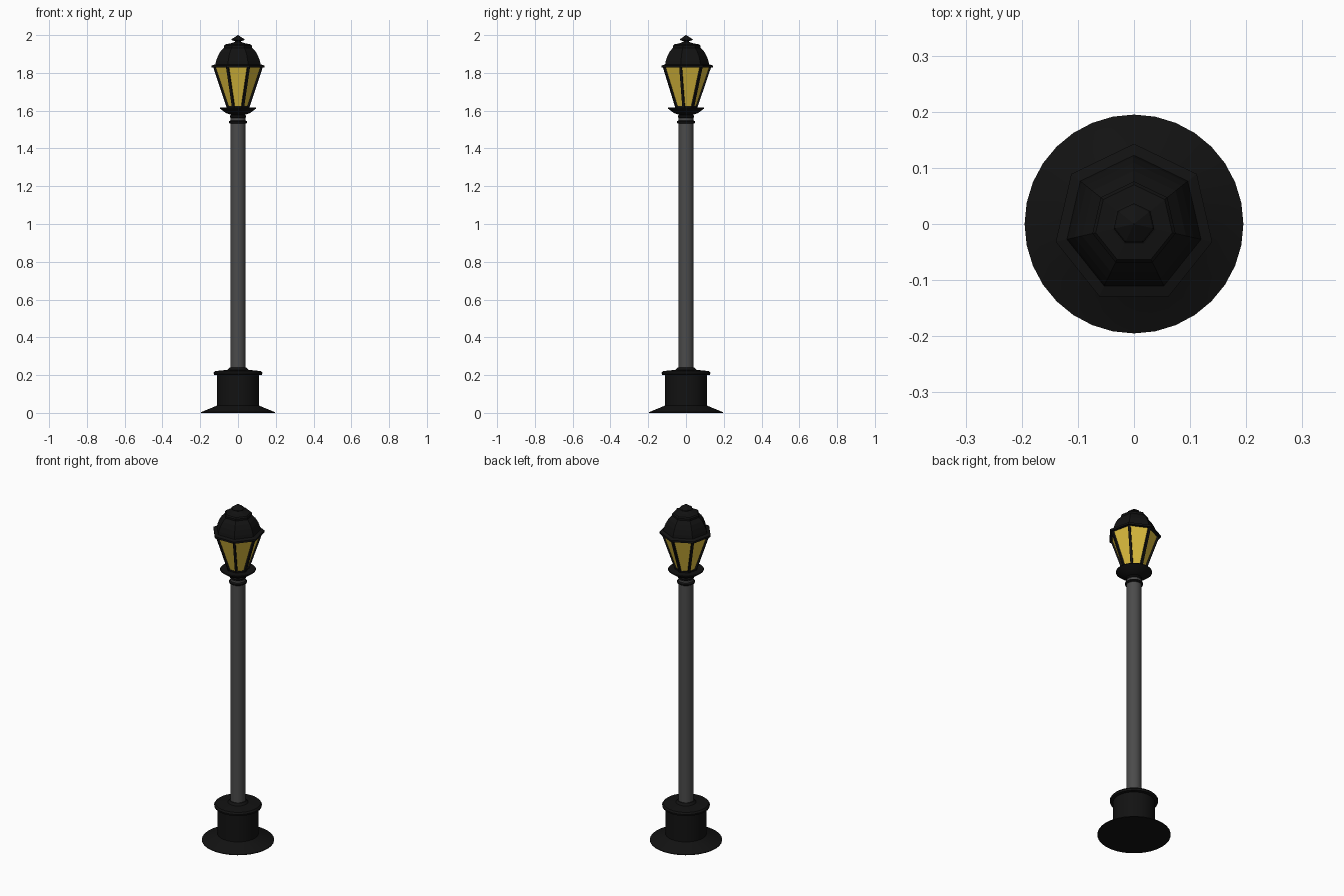
import bpy, bmesh
from math import cos, sin, pi, radians
from mathutils import Vector

if "Cube" in bpy.data.objects:
    bpy.data.objects.remove(bpy.data.objects["Cube"])


def material(name, color):
    m = bpy.data.materials.new(name)
    m.diffuse_color = (*color, 1)
    m.use_nodes = True
    m.node_tree.nodes["Principled BSDF"].inputs["Base Color"].default_value = m.diffuse_color
    return m


IRON = material("black_iron", (0.006, 0.006, 0.006))
STEEL = material("grey_steel", (0.07, 0.07, 0.07))
GLASS = material("yellow_glass", (0.75, 0.53, 0.05))


def finish(name, bm, mat, smooth):
    bmesh.ops.remove_doubles(bm, verts=bm.verts, dist=1e-5)
    bmesh.ops.recalc_face_normals(bm, faces=bm.faces)
    me = bpy.data.meshes.new(name)
    bm.to_mesh(me)
    bm.free()
    me.materials.append(mat)
    ob = bpy.data.objects.new(name, me)
    bpy.context.collection.objects.link(ob)
    if smooth:
        bpy.ops.object.select_all(action='DESELECT')
        ob.select_set(True)
        bpy.context.view_layer.objects.active = ob
        bpy.ops.object.shade_smooth_by_angle(angle=radians(30))
    return ob


def lathe(name, profile, sides, mat, smooth=False, caps=True):
    """Turn (radius, z) points about z, with one corner facing +y."""
    bm = bmesh.new()
    rings = [[bm.verts.new((r * cos(pi / 2 + 2 * pi * i / sides),
                            r * sin(pi / 2 + 2 * pi * i / sides), z))
              for i in range(sides)] for r, z in profile]
    for a, b in zip(rings, rings[1:]):
        for i in range(sides):
            j = (i + 1) % sides
            bm.faces.new((a[i], a[j], b[j], b[i]))
    if caps:
        bm.faces.new(rings[0])
        bm.faces.new(rings[-1])
    return finish(name, bm, mat, smooth)


# Round foot, post and collar
lathe("base", [(0.195, 0), (0.195, 0.004), (0.115, 0.037), (0.111, 0.04), (0.111, 0.2),
               (0.127, 0.202), (0.129, 0.212), (0.122, 0.221),
               (0.055, 0.228), (0.045, 0.24)], 32, IRON, True)
lathe("post", [(0.04, 0.22), (0.04, 1.56)], 32, STEEL, True)
lathe("collar", [(0.042, 1.532), (0.048, 1.536), (0.048, 1.543), (0.038, 1.55),
                 (0.038, 1.56), (0.043, 1.565), (0.043, 1.572), (0.036, 1.578),
                 (0.065, 1.588), (0.097, 1.612), (0.094, 1.616), (0.05, 1.616)],
      32, IRON, True)

# Seven-sided lantern
BOTTOM, TOP = (0.055, 1.61), (0.132, 1.836)
lathe("lantern_glass", [(BOTTOM[0] - 0.004, BOTTOM[1]), (TOP[0] - 0.004, TOP[1])],
      7, GLASS, caps=False)
lathe("lantern_sill", [(0.06, 1.61), (0.06, 1.624), (0.05, 1.624)], 7, IRON)

# Slanted bars on the corners
bm = bmesh.new()
for i in range(7):
    a = pi / 2 + 2 * pi * i / 7
    out, side = Vector((cos(a), sin(a), 0)), Vector((-sin(a), cos(a), 0))
    ends = [[bm.verts.new(out * (r + d) + side * s + Vector((0, 0, z)))
             for d, s in ((0.003, -0.0065), (0.003, 0.0065), (-0.012, 0.0065), (-0.012, -0.0065))]
            for r, z in (BOTTOM, TOP)]
    for k in range(4):
        n = (k + 1) % 4
        bm.faces.new((ends[0][k], ends[0][n], ends[1][n], ends[1][k]))
    for e in ends:
        bm.faces.new(e)
finish("lantern_bars", bm, IRON, False)

# Rim, domed roof and finial
lathe("roof_rim", [(0.125, 1.828), (0.143, 1.828), (0.143, 1.839), (0.12, 1.846)], 7, IRON)
lathe("roof_dome", [(0.124, 1.838), (0.119, 1.863), (0.109, 1.89), (0.095, 1.914),
                    (0.076, 1.933), (0.076, 1.944), (0.07, 1.951), (0.04, 1.956),
                    (0.02, 1.963)], 7, IRON)
lathe("finial", [(0.016, 1.95), (0.016, 1.968), (0.037, 1.974), (0.034, 1.979),
                 (0.001, 2.0)], 7, IRON)
